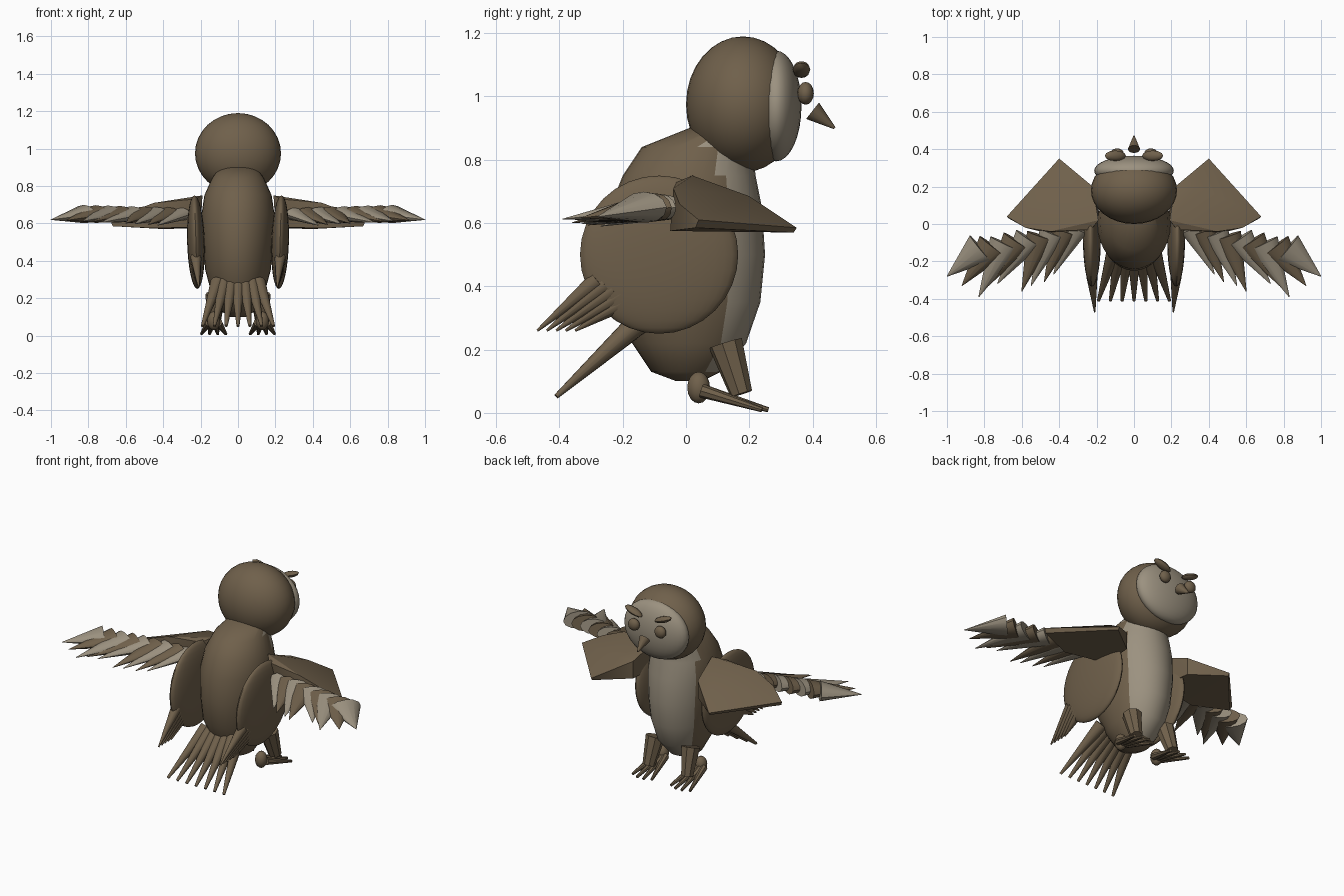
import bpy, bmesh, math
from mathutils import Vector, Matrix

if "Cube" in bpy.data.objects:
    bpy.data.objects.remove(bpy.data.objects["Cube"])


def material(name, rgb):
    m = bpy.data.materials.new(name)
    m.use_nodes = True
    m.diffuse_color = (*rgb, 1)
    m.node_tree.nodes["Principled BSDF"].inputs["Base Color"].default_value = (*rgb, 1)
    return m


BROWN = material("brown plumage", (0.16, 0.117, 0.07))
PALE = material("pale plumage", (0.33, 0.285, 0.215))


def finish(name, bm, mats, smooth=40):
    bmesh.ops.recalc_face_normals(bm, faces=bm.faces)
    me = bpy.data.meshes.new(name)
    bm.to_mesh(me)
    bm.free()
    for m in mats:
        me.materials.append(m)
    ob = bpy.data.objects.new(name, me)
    bpy.context.collection.objects.link(ob)
    bpy.ops.object.select_all(action='DESELECT')
    ob.select_set(True)
    bpy.context.view_layer.objects.active = ob
    bpy.ops.object.shade_smooth_by_angle(angle=math.radians(smooth))
    return ob


def ball(name, centre, radii, mat=BROWN, tilt=0, segs=32):
    bm = bmesh.new()
    bmesh.ops.create_uvsphere(bm, u_segments=segs, v_segments=segs // 2, radius=1)
    bm.transform(Matrix.Translation(centre) @ Matrix.Rotation(tilt, 4, 'Y')
                 @ Matrix.Diagonal((*radii, 1)))
    return finish(name, bm, [mat])


def cone(name, base, tip, r1, r2=0.004, flat=1.0, mat=BROWN, segs=12):
    base, tip = Vector(base), Vector(tip)
    d = tip - base
    bm = bmesh.new()
    bmesh.ops.create_cone(bm, cap_ends=True, segments=segs, radius1=r1, radius2=r2,
                          depth=d.length)
    bm.transform(Matrix.Translation((base + tip) / 2)
                 @ d.to_track_quat('Z', 'Y').to_matrix().to_4x4()
                 @ Matrix.Diagonal((1, flat, 1, 1)))
    return finish(name, bm, [mat])


# Body: stacked elliptical rings (height, centre y, half depth, half width)
RINGS = [(0.10, 0.01, 0.04, 0.04), (0.13, 0.0, 0.11, 0.09), (0.22, 0.01, 0.18, 0.14),
         (0.35, 0.0, 0.235, 0.175), (0.50, 0.0, 0.25, 0.19), (0.65, 0.0, 0.24, 0.195),
         (0.75, 0.01, 0.21, 0.18), (0.84, 0.035, 0.175, 0.14), (0.90, 0.13, 0.12, 0.10)]
SEGS = 32
bm = bmesh.new()
loops = []
for z, yc, ry, rx in RINGS:
    angles = [math.tau * i / SEGS for i in range(SEGS)]
    loops.append([bm.verts.new((rx * math.cos(a), yc + ry * math.sin(a), z)) for a in angles])
for low, high in zip(loops, loops[1:]):
    for i in range(SEGS):
        j = (i + 1) % SEGS
        bm.faces.new((low[i], low[j], high[j], high[i]))
bm.faces.new(loops[0])
bm.faces.new(loops[-1])
# Pale belly and throat
for f in bm.faces:
    c = f.calc_center_median()
    f.material_index = int(c.y > (0.13 if 0.25 < c.z < 0.7 else 0.09))
finish("body", bm, [BROWN, PALE])

# Head and face
ball("head", (0, 0.18, 0.975), (0.23, 0.18, 0.215))
ball("face", (0, 0.285, 0.97), (0.213, 0.08, 0.175), PALE)
cone("beak", (0, 0.40, 0.955), (0, 0.47, 0.90), 0.033)

# Spread wing feather tips, outermost first
TIPS = [(1, -0.28), (0.92, -0.33), (0.83, -0.39), (0.79, -0.34), (0.73, -0.32),
        (0.6, -0.36), (0.55, -0.33), (0.48, -0.31), (0.43, -0.27)]
# Wing arm: wedge falling toward its leading edge
ARM = [(0.19, 0.02, 0.75), (0.23, -0.03, 0.73), (0.22, 0.2, 0.68), (0.40, 0.35, 0.585),
       (0.45, -0.04, 0.71), (0.58, -0.02, 0.66), (0.34, 0.2, 0.685), (0.68, 0.04, 0.61),
       (0.40, 0.34, 0.57), (0.67, 0.03, 0.585), (0.46, -0.05, 0.575), (0.20, 0.0, 0.58),
       (0.22, 0.2, 0.575)]

for s, side in ((1, "left"), (-1, "right")):
    # Eyes and brows
    ball(side + "_eye", (s * 0.09, 0.378, 1.01), (0.036, 0.026, 0.036), segs=16)
    ball(side + "_brow", (s * 0.10, 0.365, 1.085), (0.06, 0.028, 0.018), tilt=-s * 0.35, segs=12)

    # Spread wing
    bm = bmesh.new()
    for x, y, z in ARM:
        bm.verts.new((s * x, y, z))
    bmesh.ops.convex_hull(bm, input=bm.verts)
    finish(side + "_wing_arm", bm, [BROWN], 30)
    for i, (tx, ty) in enumerate(TIPS):
        t = i / (len(TIPS) - 1)
        base = Vector((0.82, -0.13, 0.65)).lerp(Vector((0.31, -0.02, 0.65)), t)
        cone(f"{side}_wing_feather_{i + 1}", (s * base.x, base.y, base.z),
             (s * tx, ty, 0.62 - 0.03 * t), 0.09 - 0.025 * t, 0.002, 0.55,
             BROWN if i % 2 else PALE)

    # Rounded flank and its trailing feathers
    ball(side + "_flank", (s * 0.225, -0.085, 0.5), (0.047, 0.25, 0.25), tilt=s * 0.03)
    for i in range(5):
        cone(f"{side}_flank_feather_{i + 1}", (s * 0.225, -0.28 + 0.025 * i, 0.42 - 0.015 * i),
             (s * 0.21, -0.47 + 0.03 * i, 0.26), 0.03)

    # Leg, heel and toes
    cone(side + "_leg", (s * 0.12, 0.125, 0.22), (s * 0.13, 0.175, 0.06), 0.055, 0.036, segs=8)
    ball(side + "_heel", (s * 0.13, 0.04, 0.08), (0.035, 0.036, 0.05), segs=16)
    for i in range(4):
        k = i / 3 - 0.5
        cone(f"{side}_toe_{i + 1}", (s * (0.13 + 0.05 * k), 0.05, 0.07),
             (s * (0.13 + 0.13 * k), 0.27 - 0.06 * abs(k), 0.01), 0.022, 0.008, segs=8)

# Tail fan
for i in range(7):
    k = i / 3 - 1
    cone(f"tail_feather_{i + 1}", (0.11 * k, -0.15, 0.285), (0.19 * k, -0.41, 0.052),
         0.038, 0.008)
